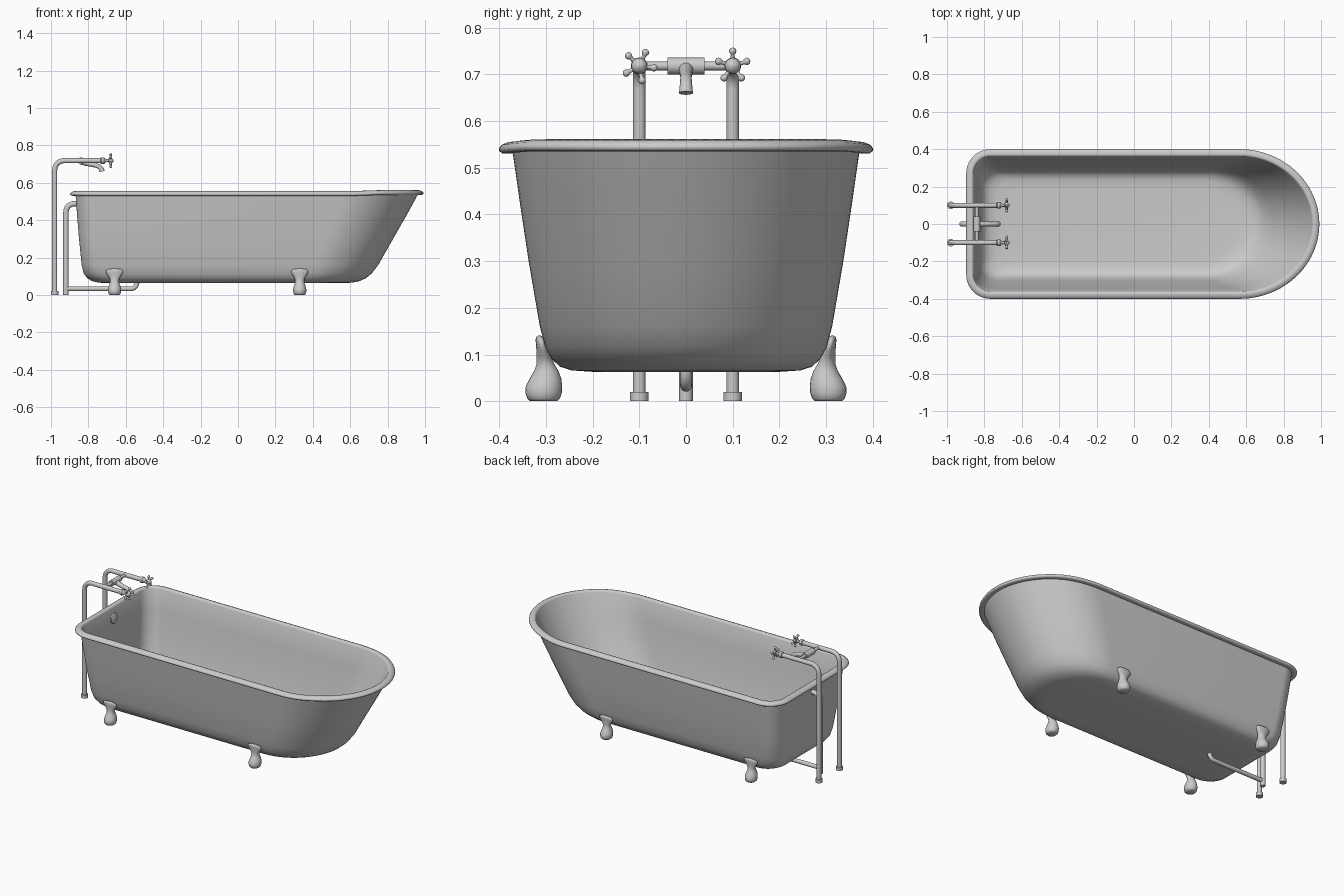
import bpy, bmesh, math
from mathutils import Vector as V

if "Cube" in bpy.data.objects:
    bpy.data.objects.remove(bpy.data.objects["Cube"])


def loft(name, rings, angle=40):
    """Skin a list of equal-length point rings and cap both ends."""
    bm = bmesh.new()
    vs = [[bm.verts.new(p) for p in r] for r in rings]
    n = len(vs[0])
    for a, b in zip(vs, vs[1:]):
        for i in range(n):
            j = (i + 1) % n
            bm.faces.new((a[i], a[j], b[j], b[i]))
    bm.faces.new(vs[0])
    bm.faces.new(vs[-1])
    bmesh.ops.recalc_face_normals(bm, faces=bm.faces)
    me = bpy.data.meshes.new(name)
    bm.to_mesh(me)
    bm.free()
    ob = bpy.data.objects.new(name, me)
    bpy.context.collection.objects.link(ob)
    bpy.context.view_layer.objects.active = ob
    bpy.ops.object.select_all(action='DESELECT')
    ob.select_set(True)
    bpy.ops.object.shade_smooth_by_angle(angle=math.radians(angle))
    return ob


def tube(name, pts, radii, side=(0, 1, 0), n=20):
    """Round tube along a planar path; side is the plane normal."""
    pts = [V(p) for p in pts]
    side = V(side)
    if not isinstance(radii, (list, tuple)):
        radii = [radii] * len(pts)
    rings = []
    for i, p in enumerate(pts):
        t = (pts[min(i + 1, len(pts) - 1)] - pts[max(i - 1, 0)]).normalized()
        up = t.cross(side).normalized()
        rings.append([p + radii[i] * (math.cos(a) * side + math.sin(a) * up)
                      for a in (2 * math.pi * k / n for k in range(n))])
    return loft(name, rings)


def turned(name, origin, axis, prof, side=(0, 1, 0), n=20):
    """Turned part: prof is (distance, radius) along a straight axis."""
    o, ax, s = V(origin), V(axis), V(side)
    up = ax.cross(s)
    return loft(name, [[o + ax * d + r * (math.cos(a) * s + math.sin(a) * up)
                        for a in (2 * math.pi * k / n for k in range(n))]
                       for d, r in prof])


def fillet(pts, r, n=8):
    """Round the right-angle corners of a path."""
    pts = [V(p) for p in pts]
    out = [pts[0]]
    for q, p, s in zip(pts, pts[1:], pts[2:]):
        a = p + (q - p).normalized() * r
        b = p + (s - p).normalized() * r
        c = a + b - p
        for k in range(n + 1):
            t = math.pi / 2 * k / n
            out.append(c + (a - c) * math.cos(t) + (b - c) * math.sin(t))
    return out + [pts[-1]]


def tub_ring(z, xl, xr, w, rl=0.1, d=0.0):
    """Plan outline: squared left end, rounded right end, grown by d."""
    xl, xr, w, rl = xl - d, xr + d, w + d, max(rl + d, 0.01)
    a = w * 1.07
    pts = []
    for k in range(49):
        t = -math.pi / 2 + math.pi * k / 48
        pts.append((xr - a + a * math.cos(t), w * math.sin(t)))
    for cy, t0 in ((w - rl, math.pi / 2), (rl - w, math.pi)):
        for k in range(11):
            t = t0 + math.pi / 2 * k / 10
            pts.append((xl + rl + rl * math.cos(t), cy + rl * math.sin(t)))

    def lift(x):
        u = min(max((x - 0.6) / 0.2, 0), 1)
        return 0.005 * u * u * (3 - 2 * u) if z > 0.5 else 0
    return [V((x, y, z + lift(x))) for x, y in pts]


# Bathtub shell: outer wall, rolled rim, inner wall
wall = [(0.063, -0.70, 0.56, 0.20), (0.066, -0.745, 0.61, 0.245),
        (0.074, -0.78, 0.65, 0.27), (0.09, -0.806, 0.685, 0.287),
        (0.115, -0.825, 0.715, 0.301), (0.16, -0.836, 0.75, 0.313),
        (0.30, -0.85, 0.829, 0.337), (0.42, -0.86, 0.898, 0.355)]
top = (-0.868, 0.962, 0.371)
rim = [(0, 0.532), (0.012, 0.530), (0.023, 0.531), (0.029, 0.536), (0.029, 0.542),
       (0.024, 0.549), (0.012, 0.554), (0, 0.556), (-0.007, 0.553), (-0.011, 0.545)]
rings = [tub_ring(*w) for w in wall]
rings += [tub_ring(z, *top, d=d) for d, z in rim]
rings += [tub_ring(z + 0.012 * (z < 0.2), xl, xr, w, d=-0.011)
          for z, xl, xr, w in reversed(wall)]
loft("bathtub", rings, 60)

# Four feet
foot = [(0, .305, .029, .026), (.006, .305, .035, .032), (.018, .305, .039, .035),
        (.032, .304, .039, .035), (.048, .301, .034, .031), (.065, .299, .026, .025),
        (.08, .301, .019, .024), (.093, .304, .016, .029), (.108, .306, .014, .039),
        (.122, .309, .0125, .046), (.132, .311, .011, .043), (.138, .313, .007, .032),
        (.141, .314, .002, .012)]
for label, x in (("tap_end", -0.66), ("round_end", 0.33)):
    for hand, s in (("front", -1), ("back", 1)):
        loft(f"{hand}_{label}_foot",
             [[V((x + rx * math.cos(t), s * (cy + ry * math.sin(t)), z))
               for t in (2 * math.pi * k / 24 for k in range(24))]
              for z, cy, ry, rx in foot], 60)

# Supply pipes, valves and spoked handles
ZT, XT = 0.718, -0.84
for hand, s, turn in (("front", -1, 65), ("back", 1, 90)):
    y = 0.1 * s
    tube(hand + "_supply_pipe",
         fillet([(-0.98, y, 0), (-0.98, y, ZT), (-0.72, y, ZT)], 0.05), 0.0135)
    turned(hand + "_floor_collar", (-0.98, y, 0), (0, 0, 1), [(0, 0.02), (0.02, 0.02)])
    turned(hand + "_valve", (0, y, ZT), (1, 0, 0),
           [(-0.735, .013), (-0.731, .018), (-0.716, .018), (-0.71, .012), (-0.704, .008),
            (-0.692, .008), (-0.69, .016), (-0.678, .017), (-0.671, .012), (-0.665, .004)])
    for i in range(5):
        t = math.radians(turn + 72 * i)
        ax = V((0.12, math.cos(t), math.sin(t))).normalized()
        side = V((0, -math.sin(t), math.cos(t)))
        turned(f"{hand}_handle_spoke_{i}", (-0.684, y, ZT), ax,
               [(0.01, .0055), (0.024, .004), (0.027, .006), (0.031, .0078),
                (0.035, .0075), (0.038, .005), (0.0395, .001)], side, 12)

# Cross bar, mixer body and spout
turned("mixer_bar", (XT, 0, ZT), (0, 1, 0),
       [(-0.1, .0095), (-0.04, .0095), (-0.04, .018), (0.04, .018), (0.04, .0095), (0.1, .0095)],
       (1, 0, 0))
tube("spout", [(XT, 0, .714), (-.81, 0, .704), (-.785, 0, .698), (-.76, 0, .693),
               (-.742, 0, .686), (-.731, 0, .675), (-.727, 0, .66)],
     [.016, .0145, .0125, .012, .0125, .0135, .015])

# Overflow and waste pipes
tube("overflow_pipe", fillet([(-0.92, 0, 0), (-0.92, 0, 0.488), (-0.853, 0, 0.488)], 0.045), 0.0145)
tube("waste_pipe", fillet([(-0.92, 0, 0.033), (-0.54, 0, 0.033), (-0.54, 0, 0.07)], 0.034), 0.0125)
turned("overflow_plate", (-0.858, 0, 0.485), (1, 0, 0),
       [(0, .03), (0.012, .03), (0.016, .025), (0.018, .004)])
